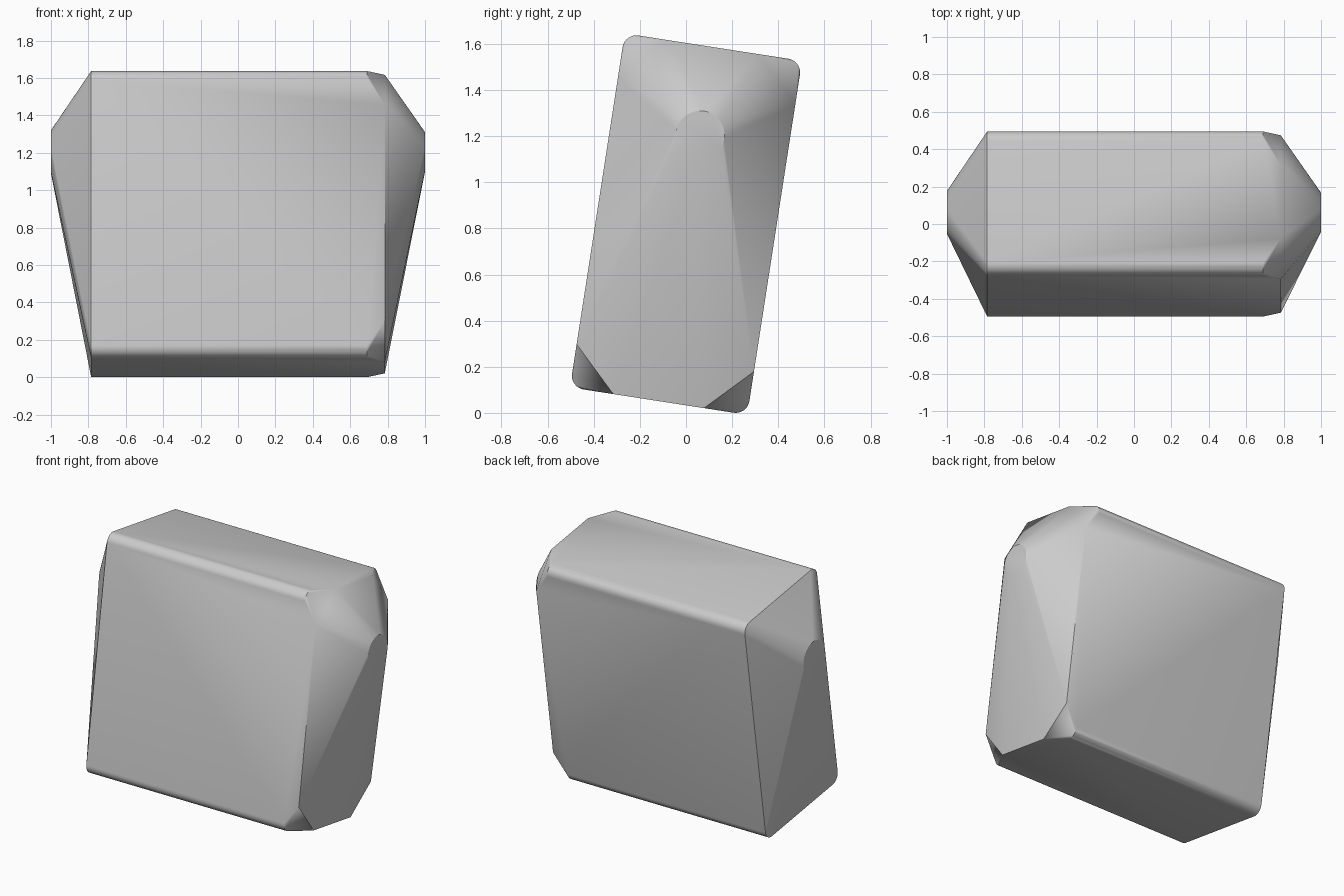
import bpy, bmesh
from math import sin, cos, pi, radians

cube = bpy.data.objects.get("Cube")
if cube:
    bpy.data.objects.remove(cube, do_unlink=True)

TILT = radians(8.8)
MID_Z = 0.8185
HALF_W, HALF_H, RADIUS = 0.389, 0.7765, 0.06
CUT = 0.19


def tilted(x, u, v):
    """Place a point of the leaning cross-section at station x."""
    return (x, u * cos(TILT) + v * sin(TILT), MID_Z - u * sin(TILT) + v * cos(TILT))


def rounded_section(x, steps=8):
    points = []
    for k, (su, sv) in enumerate([(1, 1), (-1, 1), (-1, -1), (1, -1)]):
        for i in range(steps + 1):
            a = (k + i / steps) * pi / 2
            points.append(tilted(x, su * (HALF_W - RADIUS) + RADIUS * cos(a),
                                 sv * (HALF_H - RADIUS) + RADIUS * sin(a)))
    return points


def clipped_section(x):
    points = []
    for su in (-1, 1):
        for sv in (-1, 1):
            points.append(tilted(x, su * HALF_W, sv * (HALF_H - CUT)))
            points.append(tilted(x, su * (HALF_W - CUT), sv * HALF_H))
    return points


def end_disc(x, radius, sides=32):
    return [(x, 0.062 + radius * cos(2 * pi * i / sides),
             1.205 + radius * sin(2 * pi * i / sides)) for i in range(sides)]


# Leaning rounded block, tapered to a disc at each end, corners clipped on the left end
points = (end_disc(-1, 0.115) + rounded_section(-0.785) + rounded_section(0.69)
          + clipped_section(0.785) + end_disc(1, 0.105))
bm = bmesh.new()
for p in points:
    bm.verts.new(p)
hull = bmesh.ops.convex_hull(bm, input=bm.verts[:])
loose = [v for v in bm.verts if not v.link_faces]
bmesh.ops.delete(bm, geom=loose, context='VERTS')
bmesh.ops.dissolve_limit(bm, angle_limit=radians(0.3), verts=bm.verts[:], edges=bm.edges[:])
bmesh.ops.recalc_face_normals(bm, faces=bm.faces[:])

mesh = bpy.data.meshes.new("tapered_block")
bm.to_mesh(mesh)
bm.free()
block = bpy.data.objects.new("tapered_block", mesh)
bpy.context.collection.objects.link(block)

# Plain grey surface
grey = bpy.data.materials.new("light_grey")
grey.use_nodes = True
grey.diffuse_color = (0.6, 0.6, 0.6, 1)
grey.node_tree.nodes["Principled BSDF"].inputs["Base Color"].default_value = (0.6, 0.6, 0.6, 1)
mesh.materials.append(grey)

# Smooth rounded edges, crisp facets
bpy.ops.object.select_all(action='DESELECT')
block.select_set(True)
bpy.context.view_layer.objects.active = block
bpy.ops.object.shade_smooth_by_angle(angle=radians(25))
